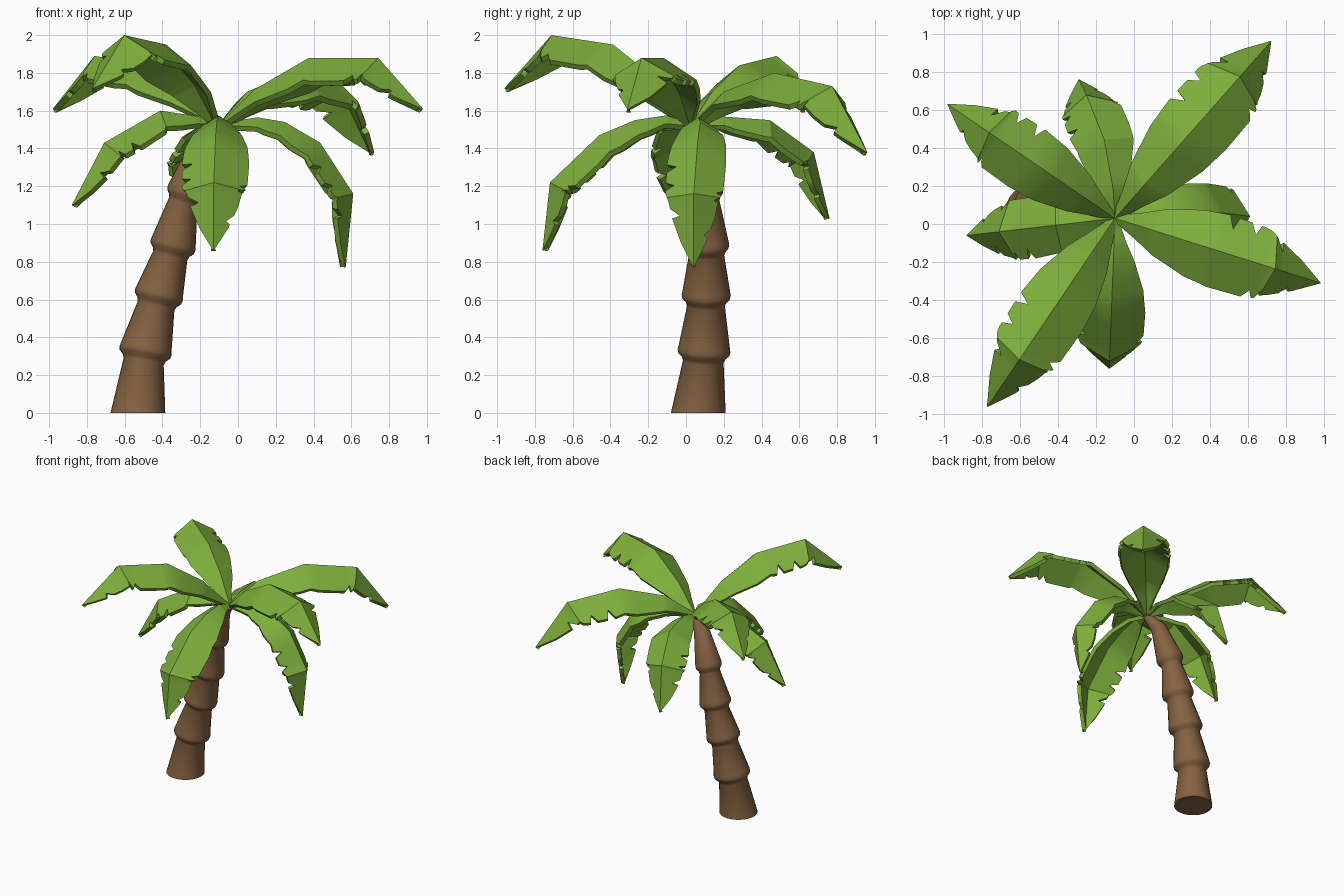
import bpy, bmesh, math
from mathutils import Vector

if "Cube" in bpy.data.objects:
    bpy.data.objects.remove(bpy.data.objects["Cube"])

def material(name, col):
    m = bpy.data.materials.new(name)
    m.diffuse_color = (*col, 1)
    m.use_nodes = True
    m.node_tree.nodes["Principled BSDF"].inputs["Base Color"].default_value = m.diffuse_color
    return m

GREEN = material("leaf green", (0.205, 0.425, 0.045))
BROWN = material("bark brown", (0.235, 0.122, 0.054))
CROWN = Vector((-0.10, 0.03, 1.53))

def make_object(name, bm, mat, thickness=0, angle=30):
    me = bpy.data.meshes.new(name)
    bm.to_mesh(me)
    bm.free()
    ob = bpy.data.objects.new(name, me)
    bpy.context.collection.objects.link(ob)
    me.materials.append(mat)
    bpy.ops.object.select_all(action='DESELECT')
    ob.select_set(True)
    bpy.context.view_layer.objects.active = ob
    if thickness:
        mod = ob.modifiers.new("thickness", 'SOLIDIFY')
        mod.thickness = thickness
        mod.offset = -1
        bpy.ops.object.modifier_apply(modifier=mod.name)
    bpy.ops.object.shade_smooth_by_angle(angle=math.radians(angle))
    return ob

def lerp_table(table, t):
    for (a, va), (b, vb) in zip(table, table[1:]):
        if t <= b:
            return va + (vb - va) * (t - a) / (b - a)
    return table[-1][1]

# ---- trunk: stacked cups, each wide at its lower lip and narrow on top
LIPS = [(-0.53, 0.065, 0.0, 0.145), (-0.49, 0.095, 0.325, 0.140),
        (-0.42, 0.107, 0.62, 0.130), (-0.345, 0.107, 0.885, 0.122),
        (-0.275, 0.095, 1.17, 0.102), (-0.19, 0.065, 1.42, 0.06)]
SIDES = 24

def trunk():
    bm = bmesh.new()
    rings = []

    def ring(c, axis, r):
        u = Vector((0, 1, 0)).cross(axis).normalized()
        v = axis.cross(u)
        rings.append([bm.verts.new(c + r * (math.cos(a) * u + math.sin(a) * v))
                      for a in (2 * math.pi * i / SIDES for i in range(SIDES))])

    pts = [Vector(l[:3]) for l in LIPS]
    for i, p in enumerate(pts):
        r = LIPS[i][3]
        nxt = pts[i + 1] if i + 1 < len(pts) else CROWN
        axis = (nxt - pts[max(i - 1, 0)]).normalized()
        if i == 0:
            ring(p, Vector((0, 0, 1)), r)
        elif i == len(pts) - 1:
            ring(p, axis, r)
            ring(CROWN - Vector((0.01, 0, 0.02)), axis, 0.035)
        else:
            ring(p - axis * 0.055, axis, r * 0.77)
            ring(p - axis * 0.035, axis, r * 0.82)
            ring(p - axis * 0.015, axis, r * 0.97)
            ring(p + axis * 0.005, axis, r)
            ring(p + axis * 0.025, axis, r * 0.97)
    for a, b in zip(rings, rings[1:]):
        for i in range(SIDES):
            j = (i + 1) % SIDES
            bm.faces.new((a[i], a[j], b[j], b[i]))
    bm.faces.new(rings[0][::-1])
    bm.faces.new(rings[-1])
    bmesh.ops.recalc_face_normals(bm, faces=bm.faces)
    make_object("trunk", bm, BROWN, angle=40)

# ---- fronds: folded leaf blade along an arched midrib, with torn notches
BLADE = [(0, .10), (.1, .36), (.2, .64), (.35, .92), (.5, 1), (.65, .97),
         (.8, .73), (.9, .43), (1, .012)]

def edge_table(notches):
    cuts = [(0, 1)]
    for s, depth in notches:
        cuts += [(s - .025, 1), (s, 1 - depth), (s + .014, 1)]
    return cuts + [(1, 1)]

TORN = edge_table([(.53, .33), (.62, .28), (.79, .38)])
WORN = edge_table([(.66, .22), (.72, .20), (.87, .30)])
STATIONS = sorted({t for tab in (BLADE, TORN, WORN) for t, _ in tab})

def frond(name, tip, profile, width, flip=False, bend=0.0, fold=32):
    d = Vector((tip[0], tip[1], 0)) - Vector((CROWN.x, CROWN.y, 0))
    right = Vector((d.y, -d.x, 0)).normalized()
    spine = [CROWN.copy()]
    for f, z in profile:
        p = CROWN + d * f + right * bend * math.sin(math.pi * min(f, 1))
        spine.append(Vector((p.x, p.y, z)))
    # arc-length table of the midrib, its kinks added as stations
    acc = [0]
    for a, b in zip(spine, spine[1:]):
        acc.append(acc[-1] + (b - a).length)
    acc = [x / acc[-1] for x in acc]
    curve = list(zip(acc, spine))
    ts = sorted(set(STATIONS) | set(acc))
    ts = [t for i, t in enumerate(ts) if i == 0 or t - ts[i - 1] > .003]
    ca, sa = math.cos(math.radians(fold)), math.sin(math.radians(fold))
    left_cut, right_cut = (WORN, TORN) if flip else (TORN, WORN)
    bm = bmesh.new()
    rows = []
    for t in ts:
        p = lerp_table(curve, t)
        tan = lerp_table(curve, min(t + .05, 1)) - lerp_table(curve, max(t - .05, 0))
        up = right.cross(tan).normalized()
        w = width * lerp_table(BLADE, t)
        wl, wr = w * lerp_table(left_cut, t), w * lerp_table(right_cut, t)
        rows.append([bm.verts.new(q) for q in (
            p - right * wl * ca - up * wl * sa, p,
            p + right * wr * ca - up * wr * sa)])
    for a, b in zip(rows, rows[1:]):
        for k in (0, 1):
            bm.faces.new((a[k], a[k + 1], b[k + 1], b[k]))
    make_object(name, bm, GREEN, thickness=0.03)

trunk()
# high, long fronds
frond("frond_north_east", (0.72, 0.96), [(.18, 1.70), (.47, 1.80), (.80, 1.73), (1, 1.38)], .235)
frond("frond_east_south", (0.98, -0.31), [(.17, 1.71), (.44, 1.88), (.78, 1.88), (1, 1.61)], .235)
frond("frond_south_west", (-0.77, -0.96), [(.18, 1.76), (.42, 1.95), (.75, 2.0), (1, 1.72)], .225, flip=True)
frond("frond_north_west", (-0.98, 0.63), [(.18, 1.70), (.42, 1.84), (.75, 1.89), (1, 1.61)], .21, flip=True)
# low, drooping fronds
frond("frond_east", (0.57, 0.04), [(.3, 1.565), (.52, 1.54), (.8, 1.43), (1.06, 1.16), (1, .77)], .185, flip=True, bend=-.04)
frond("frond_south", (-0.13, -0.76), [(.17, 1.575), (.38, 1.55), (.62, 1.47), (.95, 1.22), (1, .86)], .21, flip=True)
frond("frond_west", (-0.88, -0.06), [(.14, 1.57), (.4, 1.60), (.78, 1.43), (1, 1.10)], .19)
frond("frond_north", (-0.29, 0.76), [(.2, 1.57), (.55, 1.55), (.88, 1.38), (1, 1.03)], .19, bend=.05)
